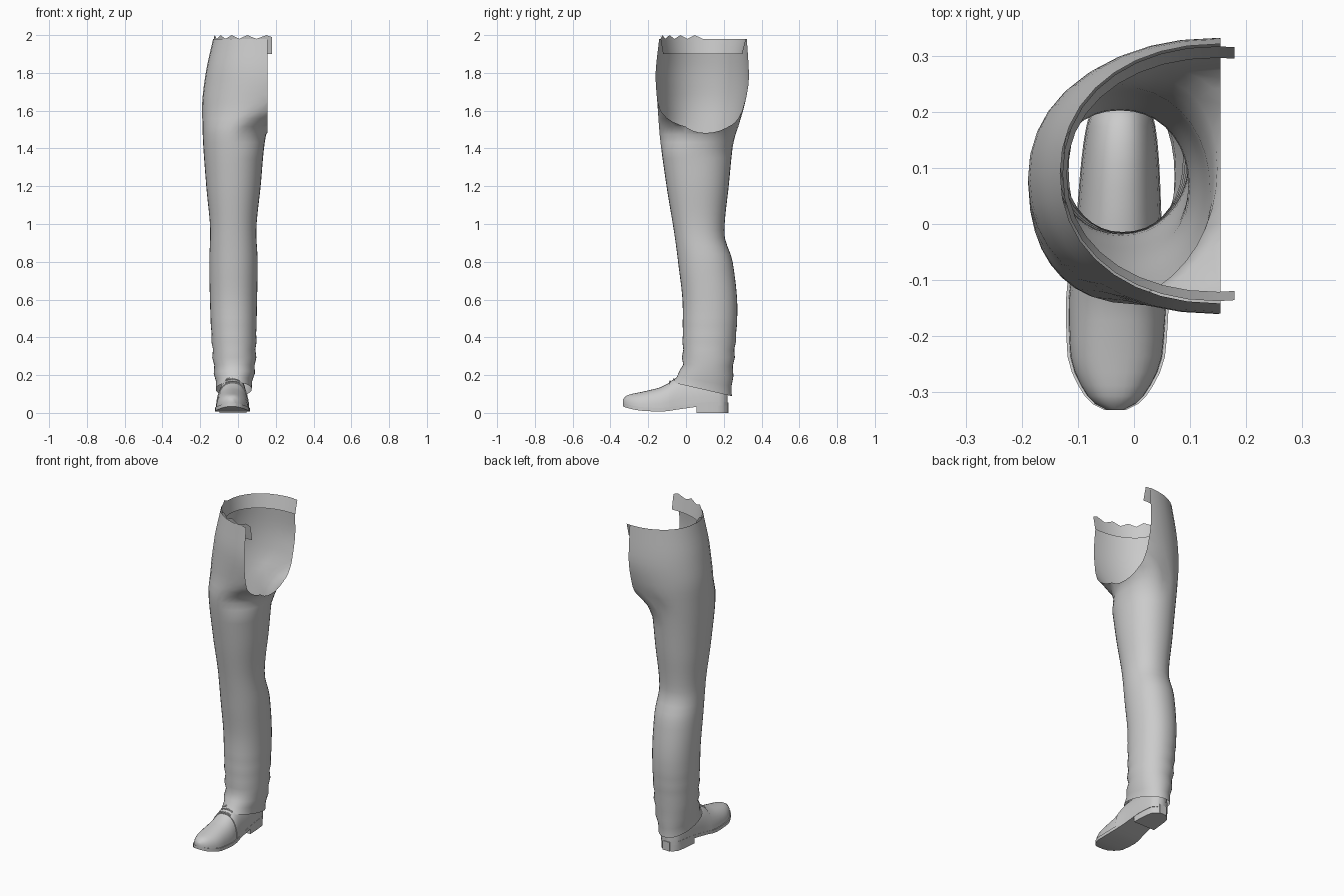
import bpy, bmesh, math

if "Cube" in bpy.data.objects:
    bpy.data.objects.remove(bpy.data.objects["Cube"])

N = 36


def finish(name, bm, angle):
    bmesh.ops.recalc_face_normals(bm, faces=bm.faces)
    mesh = bpy.data.meshes.new(name)
    bm.to_mesh(mesh)
    bm.free()
    ob = bpy.data.objects.new(name, mesh)
    bpy.context.collection.objects.link(ob)
    bpy.ops.object.select_all(action='DESELECT')
    bpy.context.view_layer.objects.active = ob
    ob.select_set(True)
    bpy.ops.object.shade_smooth_by_angle(angle=math.radians(angle))


def loft(rings, caps=False):
    bm = bmesh.new()
    rows = [[bm.verts.new(p) for p in r] for r in rings]
    n = len(rows[0])
    for a, b in zip(rows, rows[1:]):
        for i in range(n):
            j = (i + 1) % n
            bm.faces.new((a[i], a[j], b[j], b[i]))
    if caps:
        bm.faces.new(rows[0])
        bm.faces.new(rows[-1])
    return bm


def cut_inner(bm, x):
    geom = bm.verts[:] + bm.edges[:] + bm.faces[:]
    bmesh.ops.bisect_plane(bm, geom=geom, plane_co=(x, 0, 0),
                           plane_no=(1, 0, 0), clear_outer=True)


def blend(keys, t):
    """Smooth, overshoot-free interpolation of rows keyed by their first value."""
    t = min(max(t, keys[0][0]), keys[-1][0])
    k = max(i for i in range(len(keys) - 1) if keys[i][0] <= t)

    def rise(i, c):
        return (keys[i + 1][c] - keys[i][c]) / (keys[i + 1][0] - keys[i][0])

    def slope(i, c):
        if i == 0 or i == len(keys) - 1:
            return rise(max(i - 1, 0), c)
        a, b = rise(i - 1, c), rise(i, c)
        return 2 * a * b / (a + b) if a * b > 0 else 0

    h = keys[k + 1][0] - keys[k][0]
    u = (t - keys[k][0]) / h
    return [(1 + 2 * u) * (1 - u) ** 2 * keys[k][c] + u * (1 - u) ** 2 * h * slope(k, c)
            + u * u * (3 - 2 * u) * keys[k + 1][c] + u * u * (u - 1) * h * slope(k + 1, c)
            for c in range(1, len(keys[0]))]


def power(v, e):
    return math.copysign(abs(v) ** e, v)


# Trouser leg keys: z, x range, y range
leg = [
    (0.125, -0.115, 0.07, -0.07, 0.24),
    (0.26, -0.13, 0.092, -0.018, 0.252),
    (0.55, -0.147, 0.1, -0.017, 0.272),
    (0.8, -0.152, 0.104, -0.042, 0.247),
    (0.95, -0.147, 0.097, -0.062, 0.203),
    (1.2, -0.168, 0.12, -0.103, 0.226),
    (1.48, -0.187, 0.15, -0.14, 0.258),
    (1.62, -0.19, 0.36, -0.15, 0.308),
    (1.78, -0.174, 0.47, -0.161, 0.333),
    (1.98, -0.132, 0.434, -0.142, 0.322),
]


def leg_ring(z, inset=0.0):
    x0, x1, y0, y1 = blend(leg, z)
    crease = 0.004 * math.sin(z * 70) * max(0, min(1, (0.5 - z) * 5))
    cx, cy = (x0 + x1) / 2, (y0 + y1) / 2
    rx, ry = (x1 - x0) / 2 + crease - inset, (y1 - y0) / 2 + crease - inset
    tilt = 0.25 * max(0, 0.27 - z)                      # hem drops at the back
    skew = 0.06 * max(0, 1 - abs(z - 1.51) / 0.12)      # inner thigh sits back
    ring = []
    for i in range(N):
        t = 2 * math.pi * i / N
        c, s = power(math.cos(t), 0.94), power(math.sin(t), 0.94)
        ring.append((cx + rx * c, cy + ry * s + skew * max(0, c), z - tilt * s))
    return ring


bm = loft([leg_ring(0.125 + 1.855 * i / 44) for i in range(45)])
cut_inner(bm, 0.155)
finish("trouser_leg", bm, 60)

# Waist lining with a ragged top edge on the front half
top = [(x, y, 2.0 if i % 2 and y < 0.12 else z)
       for i, (x, y, z) in enumerate(leg_ring(1.98, 0.004))]
bm = loft([leg_ring(1.9, 0.03), top])
cut_inner(bm, 0.18)
finish("waist_lining", bm, 60)

# Shoe keys: y, half width, bottom z, top z
shoe = [
    (-0.333, 0.014, 0.05, 0.072),
    (-0.315, 0.045, 0.043, 0.092),
    (-0.23, 0.083, 0.027, 0.112),
    (-0.13, 0.087, 0.023, 0.137),
    (-0.03, 0.074, 0.036, 0.188),
    (0.12, 0.064, 0.054, 0.2),
    (0.195, 0.052, 0.055, 0.18),
    (0.22, 0.02, 0.055, 0.14),
]


def centre(y):
    return -0.027 + 0.02 * y


def stations(y0, y1, n):
    # Closer spacing towards both rounded ends
    return [(y0 + y1) / 2 - (y1 - y0) / 2 * math.cos(math.pi * i / n) for i in range(n + 1)]


def arch(y, grow=0.0):
    hw, zb, zt = blend(shoe, y)
    pts = []
    for i in range(17):
        t = math.pi * i / 16
        pts.append((centre(y) + (hw + grow) * power(math.cos(t), 0.85), y,
                    zb + (zt + grow - zb) * max(0, math.sin(t)) ** 0.9))
    return pts


def slab(y, hw, z0, z1):
    c = centre(y)
    return [(c - hw, y, z0), (c + hw, y, z0), (c + hw, y, z1), (c - hw, y, z1)]


ys = stations(-0.333, 0.22, 22)
finish("shoe_upper", loft([arch(y) for y in ys], True), 50)

# Rear panel lies just outside the upper
finish("shoe_rear_panel", loft([arch(y, 0.004) for y in stations(-0.09, 0.22, 12)], True), 50)

# Sole follows the shoe outline with a raised toe and arch
sole = []
for y in ys:
    hw, zb, zt = blend(shoe, y)
    sole.append(slab(y, hw + 0.005, zb - 0.016, zb + 0.003))
finish("shoe_sole", loft(sole, True), 40)

# Heel block
heel = [slab(y, blend(shoe, y)[0] + 0.003, 0, 0.055) for y in stations(0.055, 0.224, 10)]
finish("shoe_heel", loft(heel, True), 40)

# Laces across the instep
for k in range(3):
    y = -0.085 + 0.02 * k
    cu = bpy.data.curves.new("lace", 'CURVE')
    cu.dimensions = '3D'
    cu.bevel_depth = 0.004
    cu.bevel_resolution = 1
    sp = cu.splines.new('POLY')
    sp.points.add(4)
    for p, q in zip(sp.points, arch(y, 0.005)[6:11]):
        p.co = (*q, 1)
    bpy.context.collection.objects.link(bpy.data.objects.new("lace_%d" % (k + 1), cu))
